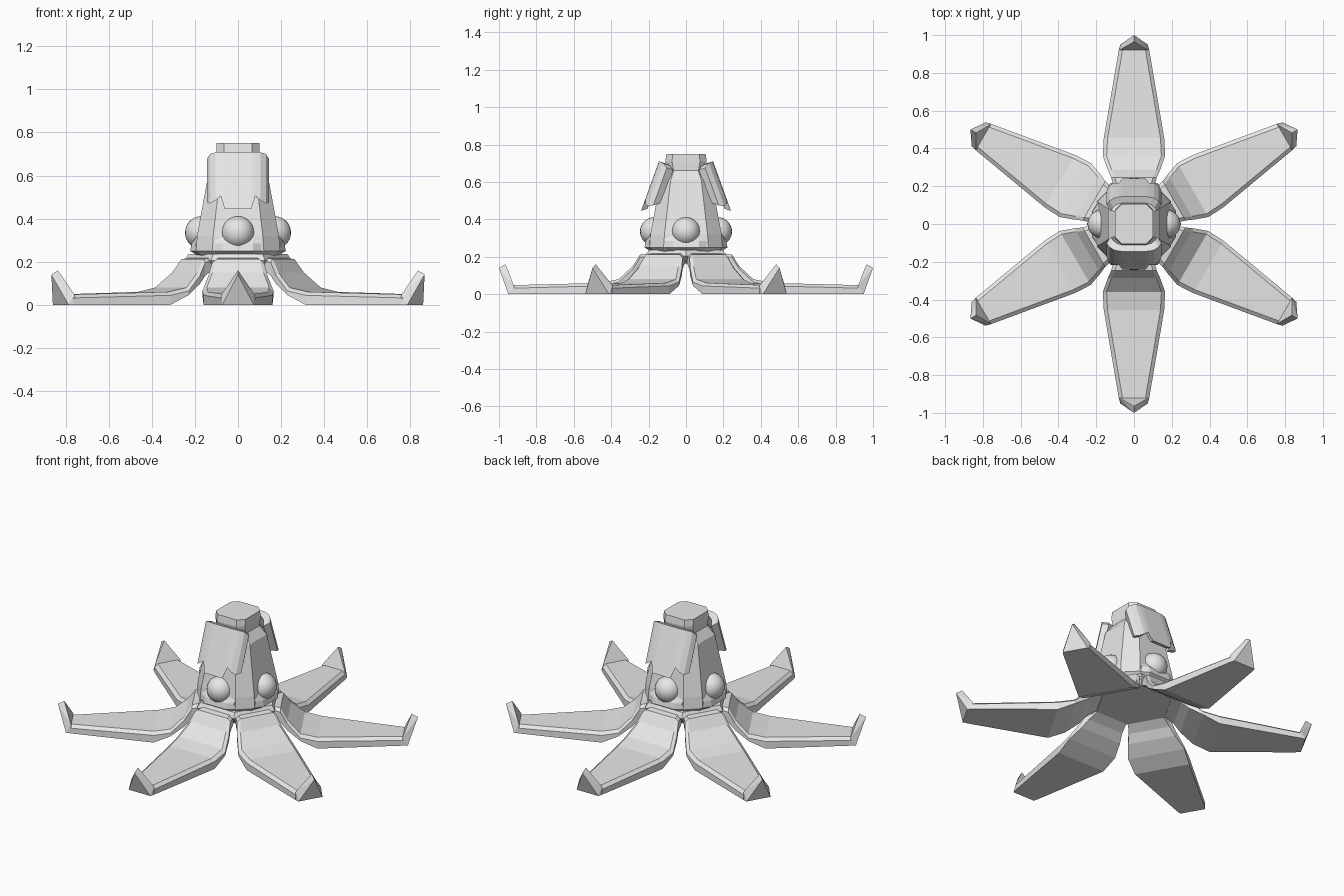
import bpy, bmesh, math
from mathutils import Matrix

if "Cube" in bpy.data.objects:
    bpy.data.objects.remove(bpy.data.objects["Cube"])

grey = bpy.data.materials.new("light grey")
grey.diffuse_color = (0.8, 0.8, 0.8, 1)
grey.use_nodes = True
grey.node_tree.nodes["Principled BSDF"].inputs["Base Color"].default_value = grey.diffuse_color


def finish(name, bm):
    bmesh.ops.recalc_face_normals(bm, faces=bm.faces)
    me = bpy.data.meshes.new(name)
    bm.to_mesh(me)
    bm.free()
    me.materials.append(grey)
    return place(name, me, 0)


def place(name, me, angle):
    ob = bpy.data.objects.new(name, me)
    ob.rotation_euler.z = angle
    bpy.context.collection.objects.link(ob)
    return ob


def loft(bm, rings):
    """Skin a row of closed rings and cap both ends."""
    vs = [[bm.verts.new(p) for p in ring] for ring in rings]
    n = len(vs[0])
    for a, b in zip(vs, vs[1:]):
        for i in range(n):
            j = (i + 1) % n
            bm.faces.new((a[i], a[j], b[j], b[i]))
    bm.faces.new(vs[0])
    bm.faces.new(vs[-1])


def octagon(hx, hy, c, z):
    pts = [(hx, hy - c), (hx - c, hy), (c - hx, hy), (-hx, hy - c),
           (-hx, c - hy), (c - hx, -hy), (hx - c, -hy), (hx, c - hy)]
    return [(x, y, z) for x, y in pts]


def copies(ob, count):
    for k in range(1, count):
        place(ob.name + "_%d" % (k + 1), ob.data, k * 2 * math.pi / count)


# Tentacle: chamfered strip that bends to the ground, pointing to +y
bm = bmesh.new()
rings = []
for r, w, zb, zt in [(0.17, 0.10, 0.18, 0.222), (0.245, 0.12, 0.135, 0.212),
                     (0.285, 0.138, 0.095, 0.15), (0.36, 0.165, 0.045, 0.08),
                     (0.455, 0.16, 0.0, 0.06), (0.925, 0.08, 0.0, 0.048)]:
    zm, wi = zt - 0.016, w - 0.02
    rings.append([(-w, r, zb), (-w, r, zm), (-wi, r, zt),
                  (wi, r, zt), (w, r, zm), (w, r, zb)])
loft(bm, rings)
# Upturned pointed tip
tip = [(0, 0.965, 0.16), (0, 1.0, 0.14)]
for s in (-1, 1):
    tip += [(s * 0.08, 0.92, 0.0), (s * 0.078, 0.92, 0.046), (s * 0.073, 0.95, 0.0)]
bmesh.ops.convex_hull(bm, input=[bm.verts.new(p) for p in tip])
copies(finish("tentacle", bm), 6)

# Six-sided hub joining the tentacles
bm = bmesh.new()
loft(bm, [[(r * math.cos(k * math.pi / 3), r * math.sin(k * math.pi / 3), z)
           for k in range(6)] for r, z in [(0.22, 0.165), (0.25, 0.205), (0.23, 0.235)]])
finish("hub", bm)

# Tapered eight-sided head
bm = bmesh.new()
loft(bm, [octagon(0.17, 0.17, 0.06, 0.225), octagon(0.195, 0.195, 0.075, 0.25),
          octagon(0.19, 0.19, 0.075, 0.32), octagon(0.137, 0.137, 0.055, 0.61),
          octagon(0.10, 0.10, 0.035, 0.66)])
finish("head", bm)

# Cap on top of the head
bm = bmesh.new()
loft(bm, [octagon(0.095, 0.095, 0.035, 0.62), octagon(0.1, 0.11, 0.035, 0.71),
          octagon(0.1, 0.105, 0.035, 0.75)])
finish("cap", bm)

# Ledge below each eye
bm = bmesh.new()
loft(bm, [[(-0.11, -0.14, z), (-0.11, -a, z), (-0.07, -b, z),
           (0.07, -b, z), (0.11, -a, z), (0.11, -0.14, z)]
          for a, b, z in [(0.17, 0.19, 0.23), (0.195, 0.222, 0.25),
                          (0.195, 0.215, 0.285), (0.185, 0.19, 0.32)]])
copies(finish("eye_ledge", bm), 4)

# Round eyes on four sides
bm = bmesh.new()
bmesh.ops.create_uvsphere(bm, u_segments=24, v_segments=14, radius=0.076,
                          matrix=Matrix.Translation((0, -0.17, 0.335)))
for f in bm.faces:
    f.smooth = True
copies(finish("eye", bm), 4)

# Sloping wrapped plates, front and back, with a notched lower edge
bm = bmesh.new()
rings = []
half = [(0.0, 0.0, 0.445, 0.71), (0.062, 0.0, 0.445, 0.71), (0.08, 0.002, 0.505, 0.71),
        (0.105, 0.008, 0.485, 0.708), (0.13, 0.026, 0.47, 0.70), (0.145, 0.055, 0.475, 0.675)]
for x, back, z0, z1 in [(-p[0], *p[1:]) for p in half[:0:-1]] + half:
    def front(z):
        return -(0.145 + (0.71 - z) * 0.36) + back
    rings.append([(x, front(z0), z0), (x, front(z1), z1),
                  (x * 0.85, front(z1) + 0.035, z1 - 0.012),
                  (x * 0.85, front(z0) + 0.035, z0 + 0.012)])
loft(bm, rings)
copies(finish("head_plate", bm), 2)
